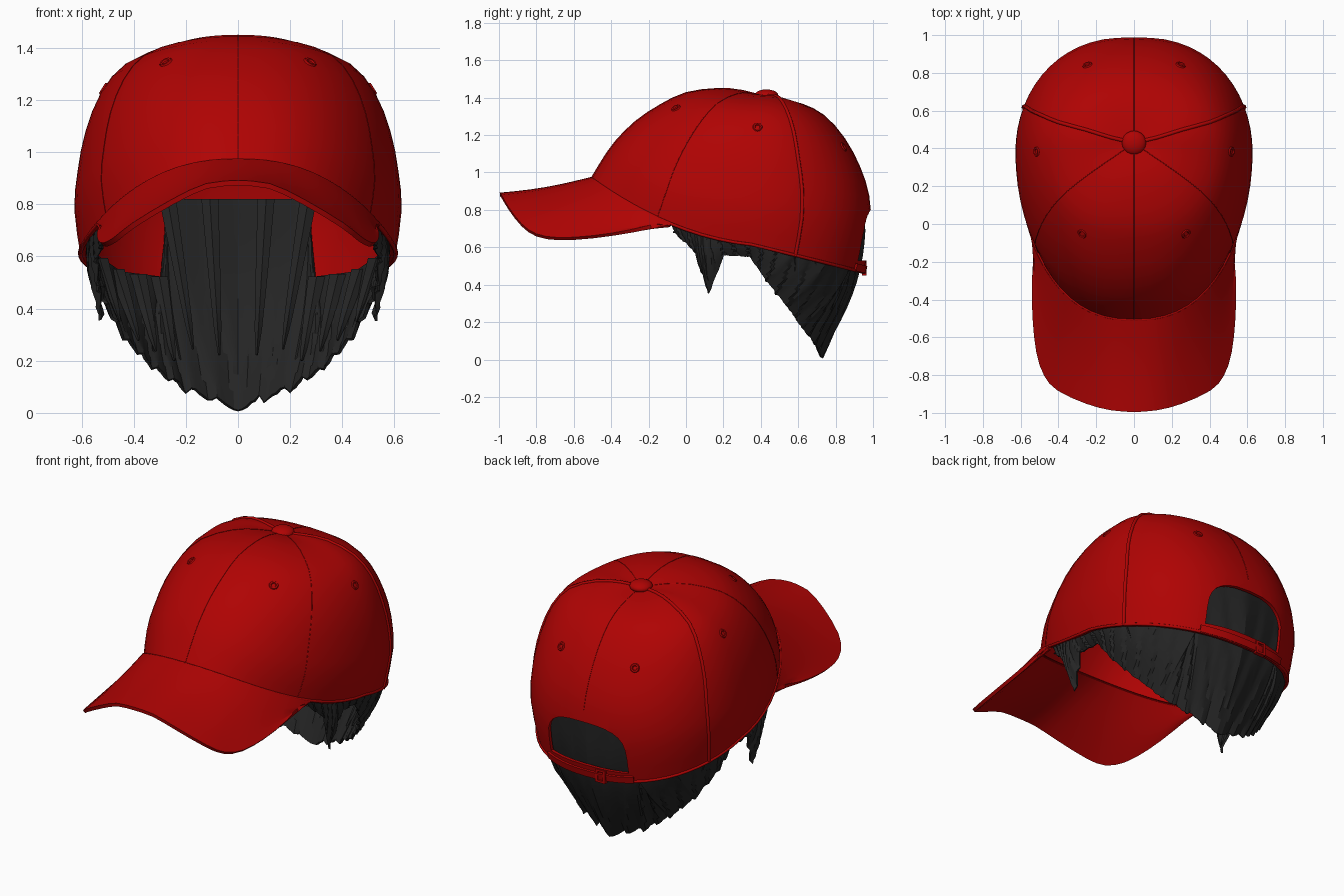
import bpy, bmesh, math, random
from mathutils import Vector

if "Cube" in bpy.data.objects:
    bpy.data.objects.remove(bpy.data.objects["Cube"])

random.seed(4)


def material(name, rgb):
    m = bpy.data.materials.new(name)
    m.diffuse_color = (*rgb, 1)
    m.use_nodes = True
    m.node_tree.nodes["Principled BSDF"].inputs["Base Color"].default_value = m.diffuse_color
    return m


RED = material("cap red", (0.43, 0.001, 0.001))
BLACK = material("hair black", (0.018, 0.018, 0.018))


def grid(name, rows, mat, closed=False):
    """Skin rows of points into a quad sheet."""
    bm = bmesh.new()
    vs = [[bm.verts.new(p) for p in r] for r in rows]
    n = len(rows[0])
    for a, b in zip(vs, vs[1:]):
        for j in range(n if closed else n - 1):
            k = (j + 1) % n
            bm.faces.new((a[j], a[k], b[k], b[j]))
    bmesh.ops.remove_doubles(bm, verts=bm.verts, dist=1e-5)
    bmesh.ops.recalc_face_normals(bm, faces=bm.faces)
    me = bpy.data.meshes.new(name)
    bm.to_mesh(me)
    bm.free()
    ob = bpy.data.objects.new(name, me)
    bpy.context.collection.objects.link(ob)
    me.materials.append(mat)
    return ob


def activate(ob):
    bpy.ops.object.select_all(action='DESELECT')
    ob.select_set(True)
    bpy.context.view_layer.objects.active = ob


def solidify(ob, t, offset=-1):
    activate(ob)
    m = ob.modifiers.new("thickness", 'SOLIDIFY')
    m.thickness, m.offset = t, offset
    bpy.ops.object.modifier_apply(modifier=m.name)


def smooth(ob, deg=40):
    activate(ob)
    bpy.ops.object.shade_smooth_by_angle(angle=math.radians(deg))


def finish(name, mat):
    ob = bpy.context.object
    ob.name = name
    ob.data.materials.append(mat)
    smooth(ob)
    return ob


def lerp_keys(keys, u):
    i = min(int(u), len(keys) - 2)
    return Vector(keys[i]).lerp(Vector(keys[i + 1]), u - i)


def spline(keys, u):
    """Smooth curve through the keys."""
    i = min(int(u), len(keys) - 2)
    f = u - i
    p = [Vector(keys[max(0, min(len(keys) - 1, i + d))]) for d in (-1, 0, 1, 2)]
    return 0.5 * (2 * p[1] + (p[2] - p[0]) * f + (2 * p[0] - 5 * p[1] + 4 * p[2] - p[3]) * f * f
                  + (3 * p[1] - p[0] - 3 * p[2] + p[3]) * f ** 3)


# Crown meridians, button to rim: front and back (y, z), side (x, y, z)
FRONT = [(.43, 1.405), (.3, 1.44), (.17, 1.45), (0, 1.428), (-.14, 1.362),
         (-.27, 1.275), (-.38, 1.165), (-.45, 1.065), (-.51, .965)]
BACK = [(.43, 1.405), (.5, 1.395), (.62, 1.367), (.74, 1.305), (.85, 1.18),
        (.93, 1.03), (.98, .87), (.99, .68), (.95, .46)]
SIDE = [(0, .43, 1.405), (.13, .43, 1.415), (.27, .42, 1.405), (.43, .41, 1.34), (.525, .4, 1.23),
        (.585, .39, 1.08), (.615, .39, .93), (.628, .38, .78), (.605, .35, .61)]


def crown(deg, u):
    """Point on the crown; 0 degrees is the front, u runs 0 (button) to 8 (rim)."""
    a = math.radians(deg)
    c, s = math.cos(a), math.sin(a)
    e = spline(FRONT if c > 0 else BACK, u)
    sd = spline(SIDE, u)
    c = abs(c)
    lin = (u / 8) ** 2 * (.25 if math.cos(a) > 0 else 1)
    w = lin * c + (1 - lin) * c * c
    x = math.copysign(abs(s) ** .85, s) * sd[0]
    return Vector((x, sd[1] + (e[0] - sd[1]) * c, sd[2] + (e[1] - sd[2]) * w))


def crown_normal(deg, u):
    du = crown(deg, u + .05) - crown(deg, u - .05)
    n = du.cross(crown(deg + 1, u) - crown(deg - 1, u)).normalized()
    return n if n.dot(crown(deg, u) - Vector((0, .35, .8))) > 0 else -n


cap = grid("crown", [[crown(j * 6, i / 2) for j in range(60)] for i in range(17)], RED, True)
solidify(cap, .02)

# Arched opening above the rear strap
arch = [(-.26, .53), (.26, .53)] + [
    (.26 * math.copysign(abs(math.cos(t)) ** .7, math.cos(t)), .62 + .18 * abs(math.sin(t)) ** .7)
    for t in [math.pi * k / 14 for k in range(15)]]
cutter = grid("opening_cutter", [[(x, y, z) for x, z in arch] for y in (.7, 1.2)], RED, True)
bm = bmesh.new()
bm.from_mesh(cutter.data)
bmesh.ops.holes_fill(bm, edges=bm.edges)
bmesh.ops.recalc_face_normals(bm, faces=bm.faces)
bm.to_mesh(cutter.data)
bm.free()
activate(cap)
mod = cap.modifiers.new("opening", 'BOOLEAN')
mod.object, mod.operation, mod.solver = cutter, 'DIFFERENCE', 'EXACT'
bpy.ops.object.modifier_apply(modifier=mod.name)
bpy.data.objects.remove(cutter)
smooth(cap)

# Curved brim from the crown rim to its outer edge
EDGE = [(0, -.995, .882), (.12, -.985, .87), (.25, -.95, .81), (.4, -.88, .72), (.47, -.8, .665),
        (.51, -.68, .645), (.53, -.5, .655), (.535, -.3, .685), (.53, -.1, .73)]
rows = []
for k in range(7):
    row = []
    for j in range(-16, 17):
        out = spline(EDGE, abs(j) / 2)
        out.x = math.copysign(out.x, j)
        p = crown(j * 3.75, 8).lerp(out, k / 6)
        p.z -= .012 * math.sin(math.pi * k / 6)
        row.append(p)
    rows.append(row)
brim = grid("brim", rows, RED)
solidify(brim, .02, 0)
smooth(brim)


def tube(name, pts, r):
    """Thin round cord along points."""
    cu = bpy.data.curves.new(name, 'CURVE')
    cu.dimensions, cu.bevel_depth, cu.bevel_resolution = '3D', r, 1
    sp = cu.splines.new('POLY')
    sp.points.add(len(pts) - 1)
    for p, q in zip(sp.points, pts):
        p.co = (*q, 1)
    ob = bpy.data.objects.new(name, cu)
    bpy.context.collection.objects.link(ob)
    cu.materials.append(RED)


# Panel seams: raised at the rear sides, fine elsewhere
for deg, r, end in ((113, .01, 16), (-113, .01, 16), (54, .002, 16), (-54, .002, 16),
                    (0, .002, 16), (180, .002, 12)):
    tube("panel_seam", [crown(deg, i / 2) for i in range(1, end + 1)], r)
# Hem cord round the rim
tube("rim_hem", [crown(d, 7.95) for d in range(0, 361, 6)], .009)

# Eyelets
for deg, u in ((29, 3.85), (88, 3.9), (157, 4.35)):
    for s in (1, -1):
        n = crown_normal(deg * s, u)
        bpy.ops.mesh.primitive_torus_add(
            major_radius=.019, minor_radius=.008, major_segments=12, minor_segments=6,
            location=crown(deg * s, u) - n * .002, rotation=n.to_track_quat('Z', 'Y').to_euler())
        finish("eyelet", RED)

# Top button
bpy.ops.mesh.primitive_uv_sphere_add(segments=20, ring_count=10, radius=1, location=(0, .43, 1.412))
bpy.context.object.scale = (.064, .064, .032)
finish("top_button", RED)

# Rear strap overlay and buckle
strap = grid("rear_strap", [[crown(d, u) + crown_normal(d, u) * .004 for d in range(156, 205, 4)]
                            for u in (7.74, 7.98)], RED)
solidify(strap, .014, 0)
smooth(strap)
for x in (-.125, -.075):
    bpy.ops.mesh.primitive_cube_add(size=1, location=(x, .953, .487))
    bpy.context.object.scale = (.016, .026, .075)
    finish("buckle_post", RED)
for z in (.455, .52):
    bpy.ops.mesh.primitive_cube_add(size=1, location=(-.1, .953, z))
    bpy.context.object.scale = (.065, .026, .012)
    finish("buckle_bar", RED)

# Hair sheet: upper and lower edges from the nape round to the temple
TOP = [(0, .955, .82), (.27, .91, .82), (.285, .885, .52), (.45, .76, .54), (.54, .59, .6),
       (.575, .4, .65), (.575, .22, .71), (.56, .12, .74), (.55, .05, .76), (.5, -.08, .8)]
LOW = [(0, .725, .0), (.2, .69, .075), (.33, .62, .165), (.44, .54, .28), (.52, .43, .42),
       (.55, .34, .55), (.555, .2, .555), (.53, .12, .35), (.55, .04, .58), (.515, -.07, .68)]
N, V = 108, 12
cols = []
for j in range(-N, N + 1):
    u = abs(j) / N * 9
    top, low = lerp_keys(TOP, u), lerp_keys(LOW, u)
    tip = (abs(j) / 6) % 1
    low = low.lerp(top, .035 * tip + random.uniform(0, .015))
    span = (top - low).length
    out = Vector((top.x, top.y - .35, 0)).normalized()
    col = []
    for i in range(V + 1):
        v = i / V
        # Locks lean towards the nape as they fall
        ridge = (abs(j) / 6 + 1.2 * v - 1.2) % 1
        p = top.lerp(low, v) + out * (.085 * span * math.sin(math.pi * v) - .02 * ridge * v ** .5)
        p.x = math.copysign(p.x, j) if j else 0
        col.append(p)
    cols.append(col)
hair = grid("hair", cols, BLACK)
solidify(hair, .012, 0)
smooth(hair, 25)

# Loose pointed locks lying along the inside of the hair, swept inwards
for s in (1, -1):
    for u, d in ((.4, .3), (1.0, .7), (2.1, 1.2), (2.6, 1.7), (3.2, 2.2), (3.9, 2.9)):
        a, b = lerp_keys(TOP, u), lerp_keys(LOW, d)
        b = b.lerp(a, .25)
        pts = []
        for i in range(7):
            v = i / 6
            c = a.lerp(b, v) + Vector((0, -.03 + .03 * math.sin(math.pi * v), 0))
            w = .03 * (1 - v) ** .6 + .001
            pts.append([((c.x + k * w) * s, c.y - (.012 if k == 0 else 0), c.z) for k in (-1, 0, 1)])
        lock = grid("inner_lock", pts, BLACK)
        solidify(lock, .008, 0)
        smooth(lock, 25)
